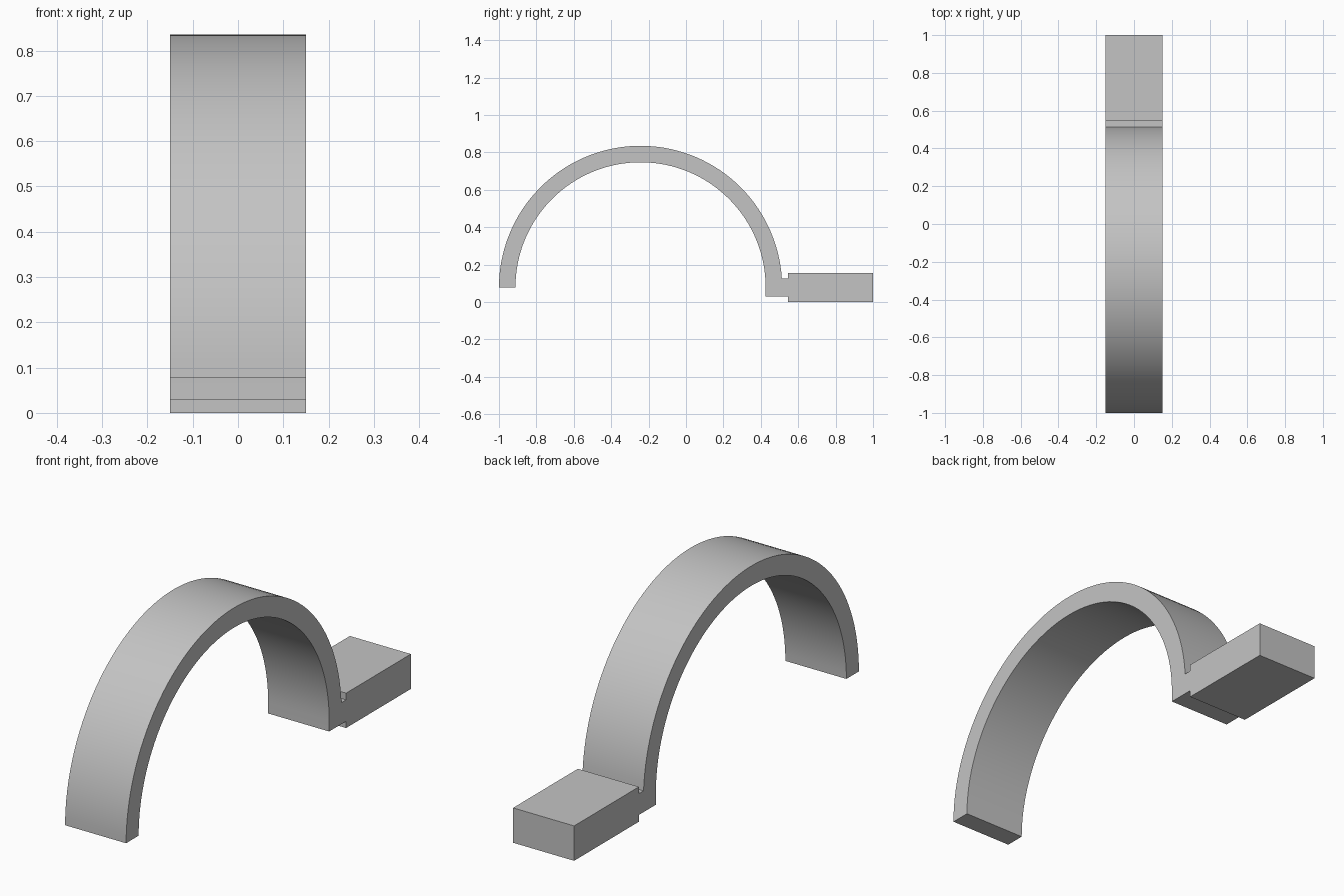
import bpy, bmesh, math

cube = bpy.data.objects.get("Cube")
if cube:
    bpy.data.objects.remove(cube, do_unlink=True)

grey = bpy.data.materials.new("plain grey")
grey.use_nodes = True
colour = (0.55, 0.55, 0.55, 1)
grey.diffuse_color = colour
grey.node_tree.nodes["Principled BSDF"].inputs["Base Color"].default_value = colour

HALF_WIDTH = 0.15
CENTRE_Y, CENTRE_Z = -0.243, 0.078
OUTER, INNER = 0.757, 0.669
STEPS = 64


def arc(radius, start, end):
    """Points of a circular arc in the y-z plane."""
    angles = [start + (end - start) * i / STEPS for i in range(STEPS + 1)]
    return [(CENTRE_Y + radius * math.cos(a), CENTRE_Z + radius * math.sin(a))
            for a in angles]


# Side outline: outer arch, neck and end block, inner arch
neck_top = 0.125
outline = arc(OUTER, math.pi, math.asin((neck_top - CENTRE_Z) / OUTER))
outline += [(0.545, neck_top), (0.545, 0.155), (1, 0.155), (1, 0),
            (0.545, 0), (0.545, 0.03), (CENTRE_Y + INNER, 0.03)]
outline += arc(INNER, 0, math.pi)

# Extrude the outline across the width
bm = bmesh.new()
side = bm.faces.new([bm.verts.new((-HALF_WIDTH, y, z)) for y, z in outline])
result = bmesh.ops.extrude_face_region(bm, geom=[side], use_keep_orig=True)
moved = [v for v in result["geom"] if isinstance(v, bmesh.types.BMVert)]
bmesh.ops.translate(bm, verts=moved, vec=(2 * HALF_WIDTH, 0, 0))
bmesh.ops.recalc_face_normals(bm, faces=bm.faces)
mesh = bpy.data.meshes.new("arched_clip")
bm.to_mesh(mesh)
bm.free()
mesh.materials.append(grey)

clip = bpy.data.objects.new("arched_clip", mesh)
bpy.context.collection.objects.link(clip)
bpy.ops.object.select_all(action="DESELECT")
clip.select_set(True)
bpy.context.view_layer.objects.active = clip
bpy.ops.object.shade_smooth_by_angle(angle=math.radians(30))
